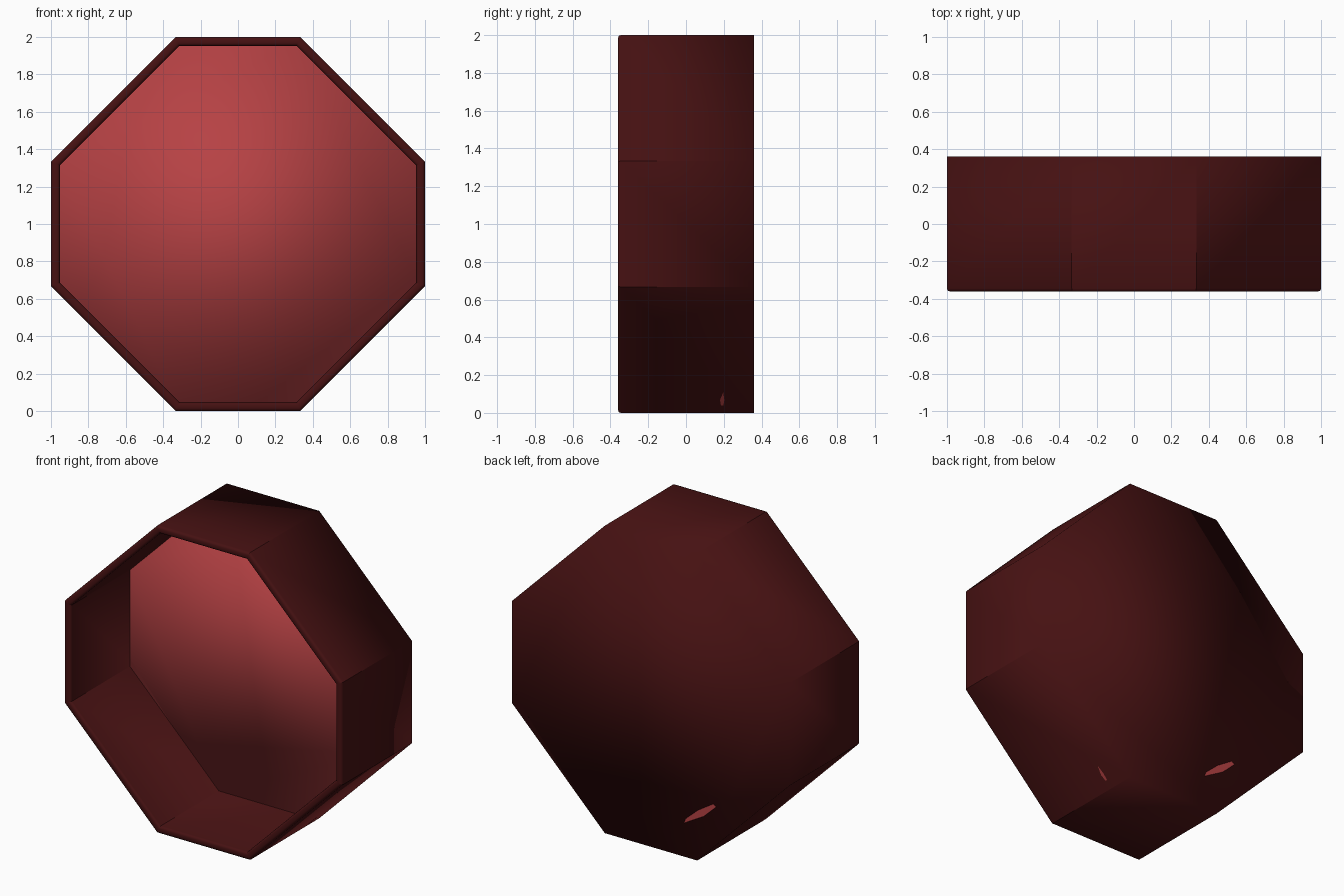
import bpy, bmesh, math

if "Cube" in bpy.data.objects:
    bpy.data.objects.remove(bpy.data.objects["Cube"])


def mat(name, col):
    m = bpy.data.materials.new(name)
    m.diffuse_color = (*col, 1)
    m.use_nodes = True
    m.node_tree.nodes["Principled BSDF"].inputs["Base Color"].default_value = m.diffuse_color
    return m


DARK = mat("dark_maroon", (0.061, 0.0056, 0.006))
RED = mat("warm_red", (0.47, 0.054, 0.058))


def octagon(inset, y):
    """Octagon outline in the XZ plane, inset evenly from the outer shape."""
    a = 1 - inset
    b = 1.333 - inset * math.sqrt(2) - a
    pts = [(a, b), (b, a), (-b, a), (-a, b), (-a, -b), (-b, -a), (b, -a), (a, -b)]
    return [(x, y, z + 1) for x, z in pts]


def loft(name, rings, material):
    """Skin octagon rings, cap both ends; only lengthwise edges are sharp."""
    bm = bmesh.new()
    loops = [[bm.verts.new(p) for p in octagon(*r)] for r in rings]
    for r0, r1 in zip(loops, loops[1:]):
        for i in range(8):
            j = (i + 1) % 8
            bm.faces.new((r0[i], r0[j], r1[j], r1[i]))
    bm.faces.new(loops[0])
    bm.faces.new(loops[-1])
    bmesh.ops.recalc_face_normals(bm, faces=bm.faces[:])
    for f in bm.faces:
        f.smooth = True
    for r0, r1 in zip(loops, loops[1:]):
        for v0, v1 in zip(r0, r1):
            bm.edges.get((v0, v1)).smooth = False
    return finish(name, bm, material)


def finish(name, bm, material):
    me = bpy.data.meshes.new(name)
    bm.to_mesh(me)
    bm.free()
    me.materials.append(material)
    ob = bpy.data.objects.new(name, me)
    bpy.context.collection.objects.link(ob)
    return ob


def chip(name, pts):
    """Small painted mark lying just above a surface."""
    bm = bmesh.new()
    bm.faces.new([bm.verts.new(p) for p in pts])
    return finish(name, bm, RED)


# open octagonal tub with a softened front rim
loft("octagonal_tub", [(0, 0.36), (0, -0.345), (0.004, -0.356), (0.015, -0.36),
                       (0.033, -0.36), (0.043, -0.356), (0.047, -0.345),
                       (0.047, 0.28)], DARK)

# red panel set deep inside, its edges buried in the tub wall
loft("inner_panel", [(0.03, 0.30), (0.03, 0.25)], RED)

# small red marks on the back and on the lower right slope
chip("back_mark", [(x, 0.3615, z) for x, z in
                   [(-0.24, 0.22), (-0.25, 0.25), (-0.34, 0.33), (-0.45, 0.40),
                    (-0.47, 0.385), (-0.38, 0.30)]])
chip("slope_mark", [(0.3345 + z, y, z - 0.0015) for y, z in
                    [(0.185, 0.04), (0.18, 0.07), (0.197, 0.11),
                     (0.203, 0.07), (0.198, 0.04)]])
